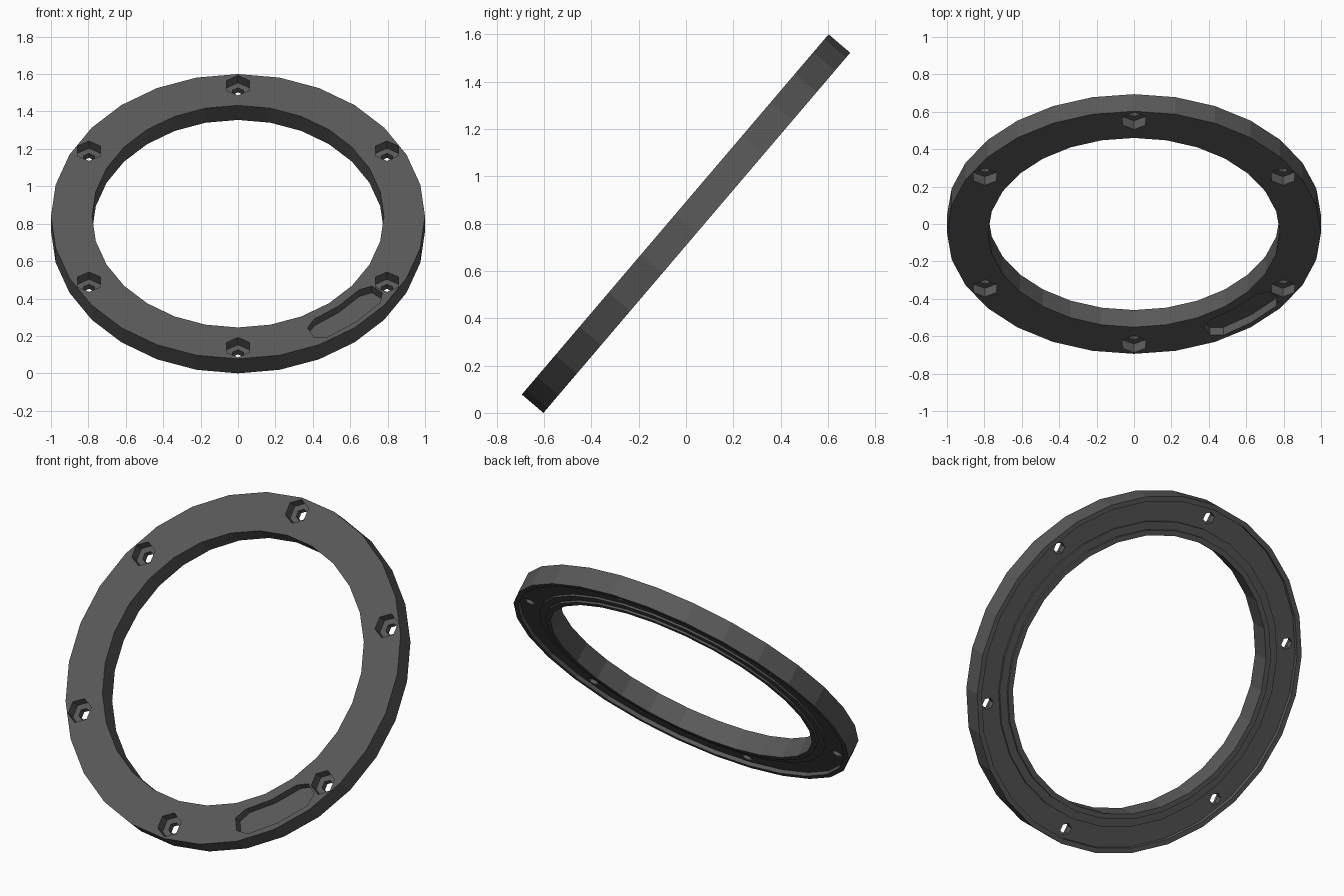
import bpy, bmesh
from math import sin, cos, pi, radians
from mathutils import Matrix

if "Cube" in bpy.data.objects:
    bpy.data.objects.remove(bpy.data.objects["Cube"])

SIDES = 28
TILT = radians(49.57)
HALF = 0.06            # half thickness of the ring
HOLE_R = 0.92          # bolt circle radius


def make_object(name, bm):
    bmesh.ops.recalc_face_normals(bm, faces=bm.faces)
    mesh = bpy.data.meshes.new(name)
    bm.to_mesh(mesh)
    bm.free()
    obj = bpy.data.objects.new(name, mesh)
    bpy.context.collection.objects.link(obj)
    return obj


def revolve(name, profile):
    bm = bmesh.new()
    rows = [[bm.verts.new((r * cos(2 * pi * i / SIDES), r * sin(2 * pi * i / SIDES), z))
             for r, z in profile] for i in range(SIDES)]
    n = len(profile)
    for i in range(SIDES):
        a, b = rows[i], rows[(i + 1) % SIDES]
        for j in range(n):
            k = (j + 1) % n
            bm.faces.new((a[j], b[j], b[k], a[k]))
    return make_object(name, bm)


def prism(bm, outline, z0, z1):
    low = [bm.verts.new((x, y, z0)) for x, y in outline]
    high = [bm.verts.new((x, y, z1)) for x, y in outline]
    bm.faces.new(low[::-1])
    bm.faces.new(high)
    n = len(outline)
    for i in range(n):
        j = (i + 1) % n
        bm.faces.new((low[i], low[j], high[j], high[i]))


def hexagon(cx, cy, r):
    return [(cx + r * cos(pi / 6 + k * pi / 3), cy + r * sin(pi / 6 + k * pi / 3))
            for k in range(6)]


def bolt_cutter(name, r, z0, z1):
    bm = bmesh.new()
    for k in range(6):
        a = radians(30 + 60 * k)
        prism(bm, hexagon(HOLE_R * cos(a), HOLE_R * sin(a), r), z0, z1)
    return make_object(name, bm)


# ring body with a stepped channel in its back face
ring = revolve("ring", [
    (0.78, HALF), (1.0, HALF), (1.0, -HALF), (0.972, -HALF), (0.972, -0.037),
    (0.855, -0.037), (0.855, -0.048), (0.81, -0.048), (0.81, -HALF), (0.78, -HALF)])

# counterbores and through holes
counterbores = bolt_cutter("counterbore_cutter", 0.07, 0.0, 0.1)
through_holes = bolt_cutter("through_hole_cutter", 0.034, -0.1, 0.05)

# curved slot with rounded ends in the front face
mid, half_w, a0, a1 = 0.9, 0.072, radians(-60.5), radians(-38.5)
outline = []
for t in (0, 0.5, 1):
    a = a0 + (a1 - a0) * t
    outline.append(((mid + half_w) * cos(a), (mid + half_w) * sin(a)))
for k in (1, 2):
    b = a1 + pi * k / 3
    outline.append((mid * cos(a1) + half_w * cos(b), mid * sin(a1) + half_w * sin(b)))
for t in (1, 0.5, 0):
    a = a0 + (a1 - a0) * t
    outline.append(((mid - half_w) * cos(a), (mid - half_w) * sin(a)))
for k in (1, 2):
    b = a0 + pi + pi * k / 3
    outline.append((mid * cos(a0) + half_w * cos(b), mid * sin(a0) + half_w * sin(b)))
bm = bmesh.new()
prism(bm, outline, 0.005, 0.1)
slot = make_object("slot_cutter", bm)

# cut the recesses, then bake the result
cutters = [counterbores, through_holes, slot]
for c in cutters:
    mod = ring.modifiers.new(c.name, 'BOOLEAN')
    mod.operation = 'DIFFERENCE'
    mod.solver = 'EXACT'
    mod.object = c
    c.hide_render = True
bpy.context.view_layer.update()
baked = bpy.data.meshes.new_from_object(
    ring.evaluated_get(bpy.context.evaluated_depsgraph_get()))
ring.modifiers.clear()
ring.data = baked
for c in cutters:
    bpy.data.objects.remove(c)

# tilt the ring and stand it on the ground
ring.data.transform(Matrix.Rotation(TILT, 4, 'X'))
low = min(v.co.z for v in ring.data.vertices)
ring.data.transform(Matrix.Translation((0, 0, -low)))

# dark grey finish
mat = bpy.data.materials.new("dark_grey")
mat.diffuse_color = (0.1, 0.1, 0.1, 1)
mat.use_nodes = True
mat.node_tree.nodes["Principled BSDF"].inputs["Base Color"].default_value = mat.diffuse_color
ring.data.materials.clear()
ring.data.materials.append(mat)
